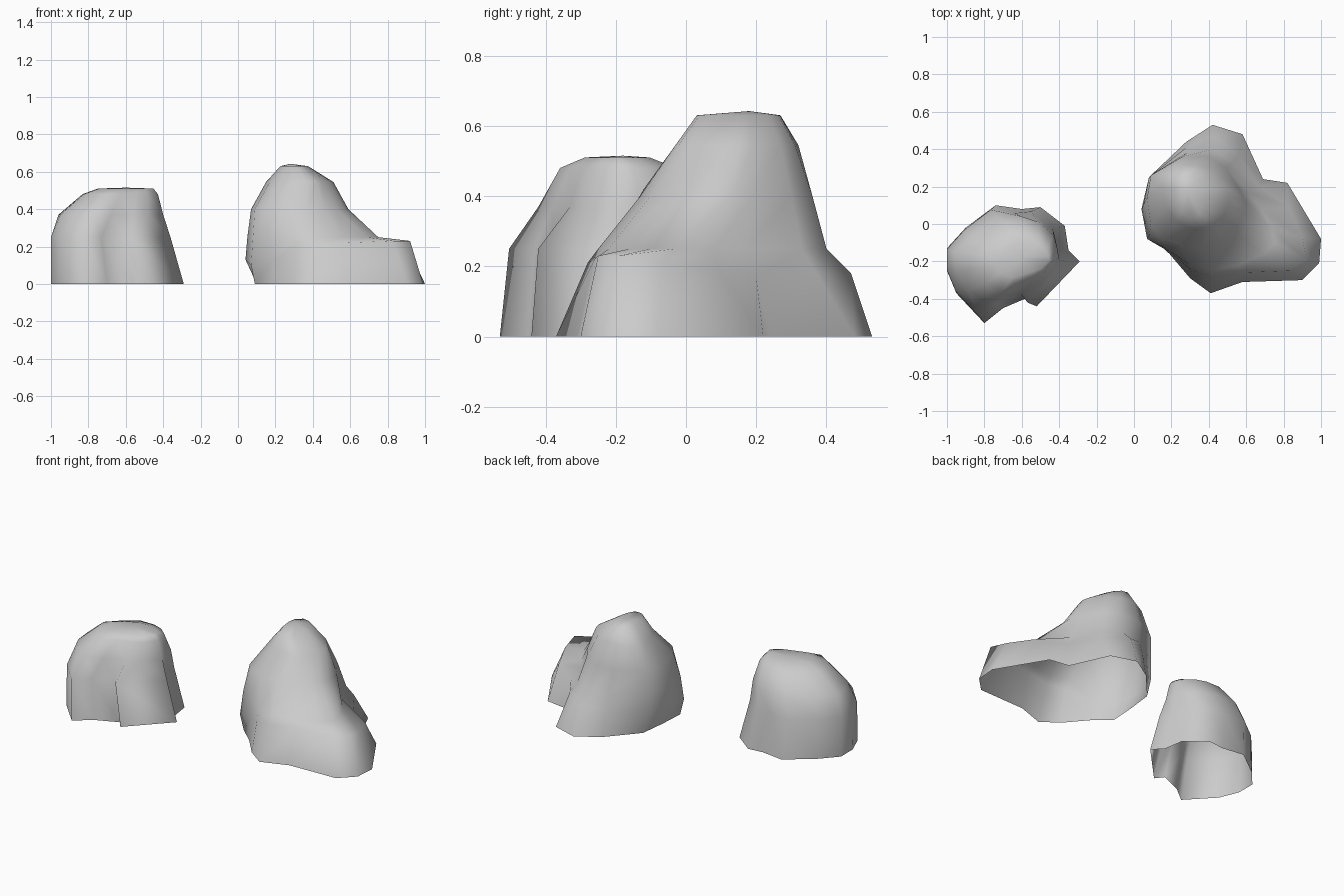
import bpy
import bmesh

default_cube = bpy.data.objects.get("Cube")
if default_cube:
    bpy.data.objects.remove(default_cube, do_unlink=True)

# Single stone colour
stone = bpy.data.materials.new("stone grey")
stone.use_nodes = True
colour = (0.6, 0.6, 0.6, 1)
stone.diffuse_color = colour
stone.node_tree.nodes["Principled BSDF"].inputs["Base Color"].default_value = colour


def resized(outline, centre, scale):
    """Scale an outline about a fixed centre."""
    return [(centre[0] + (x - centre[0]) * scale[0],
             centre[1] + (y - centre[1]) * scale[1]) for x, y in outline]


def level(outline, height):
    """Lift a flat outline to one height."""
    return [(x, y, height) for x, y in outline]


def loft_rock(name, levels, peak):
    """Skin matching outlines from the open base up to a shallow cap."""
    bm = bmesh.new()
    rings = [[bm.verts.new(point) for point in outline] for outline in levels]
    count = len(rings[0])
    for lower, upper in zip(rings, rings[1:]):
        for i in range(count):
            j = (i + 1) % count
            bm.faces.new((lower[i], lower[j], upper[j], upper[i]))
    tip = bm.verts.new(peak)
    top = rings[-1]
    for i in range(count):
        bm.faces.new((top[i], top[(i + 1) % count], tip))
    bmesh.ops.recalc_face_normals(bm, faces=bm.faces[:])
    for face in bm.faces:
        face.smooth = True
    mesh = bpy.data.meshes.new(name)
    bm.to_mesh(mesh)
    bm.free()
    mesh.materials.append(stone)
    rock = bpy.data.objects.new(name, mesh)
    bpy.context.collection.objects.link(rock)


# Tall rock: wide footprint, low ledge on its left, narrow slanting summit
tall_base = [(.1, .09), (.09, -.07), (.19, -.16), (.3, -.29), (.41, -.37),
             (.58, -.31), (.9, -.3), (.99, -.21), (1, -.08), (.82, .22),
             (.69, .24), (.58, .48), (.42, .53), (.28, .44), (.12, .26)]
# Uneven rim of the ledge, lowest on the right and back
tall_ledge = [(.04, .08, .13), (.07, -.08, .1), (.19, -.15, .13),
              (.31, -.25, .2), (.42, -.28, .21), (.58, -.26, .22),
              (.83, -.25, .23), (.92, -.19, .23), (.9, -.07, .21),
              (.83, .09, .19), (.67, .2, .17), (.56, .37, .18),
              (.42, .47, .18), (.28, .41, .16), (.08, .25, .14)]
tall_body = [(.05, .1), (.08, -.06), (.17, -.13), (.3, -.22), (.42, -.25),
             (.56, -.22), (.69, -.16), (.75, -.1), (.74, -.03), (.68, .08),
             (.61, .17), (.53, .33), (.42, .4), (.28, .38), (.08, .25)]
# The flank juts out as a blunt shoulder on the front right
tall_flank = [(.07, .14, .4), (.09, -.01, .4), (.16, -.09, .41),
              (.25, -.12, .42), (.36, -.13, .4), (.46, -.1, .4),
              (.53, -.04, .4), (.57, .01, .4), (.59, .07, .4),
              (.59, .13, .4), (.56, .19, .4), (.49, .3, .4),
              (.4, .36, .4), (.26, .36, .4), (.09, .26, .4)]
tall_crown = [(.15, .2), (.17, .1), (.22, .02), (.29, -.02), (.37, -.03),
              (.42, -.02), (.45, .01), (.48, .05), (.5, .1), (.51, .15),
              (.5, .19), (.43, .27), (.36, .31), (.26, .32), (.17, .27)]
loft_rock("tall_rock", [
    level(tall_base, 0),
    tall_ledge,
    level(tall_body, .25),
    tall_flank,
    level(tall_crown, .545),
    level(resized(tall_crown, (.28, .16), (.41, .68)), .63),
], (.28, .18, .642))

# Short rock: steep boulder with two spurs at its foot and a rounded top
short_base = [(-1, -.13), (-.9, -.02), (-.74, .1), (-.6, .08), (-.5, .09),
              (-.37, -.01), (-.35, -.14), (-.29, -.2), (-.52, -.44),
              (-.56, -.39), (-.7, -.45), (-.8, -.53), (-.95, -.37), (-1, -.25)]
short_brow = [(-.96, -.15), (-.87, -.06), (-.73, .04), (-.6, .04), (-.51, .01),
              (-.43, -.06), (-.41, -.13), (-.4, -.19), (-.48, -.29),
              (-.56, -.33), (-.68, -.38), (-.78, -.42), (-.89, -.35), (-.95, -.25)]
loft_rock("short_rock", [
    level(short_base, 0),
    level(resized(short_base, (-1, -.2), (.9, .92)), .25),
    level(short_brow, .37),
    level(resized(short_brow, (-.5, -.2), (.72, .72)), .48),
    level(resized(short_brow, (-.51, -.2), (.53, .4)), .51),
], (-.6, -.18, .515))
